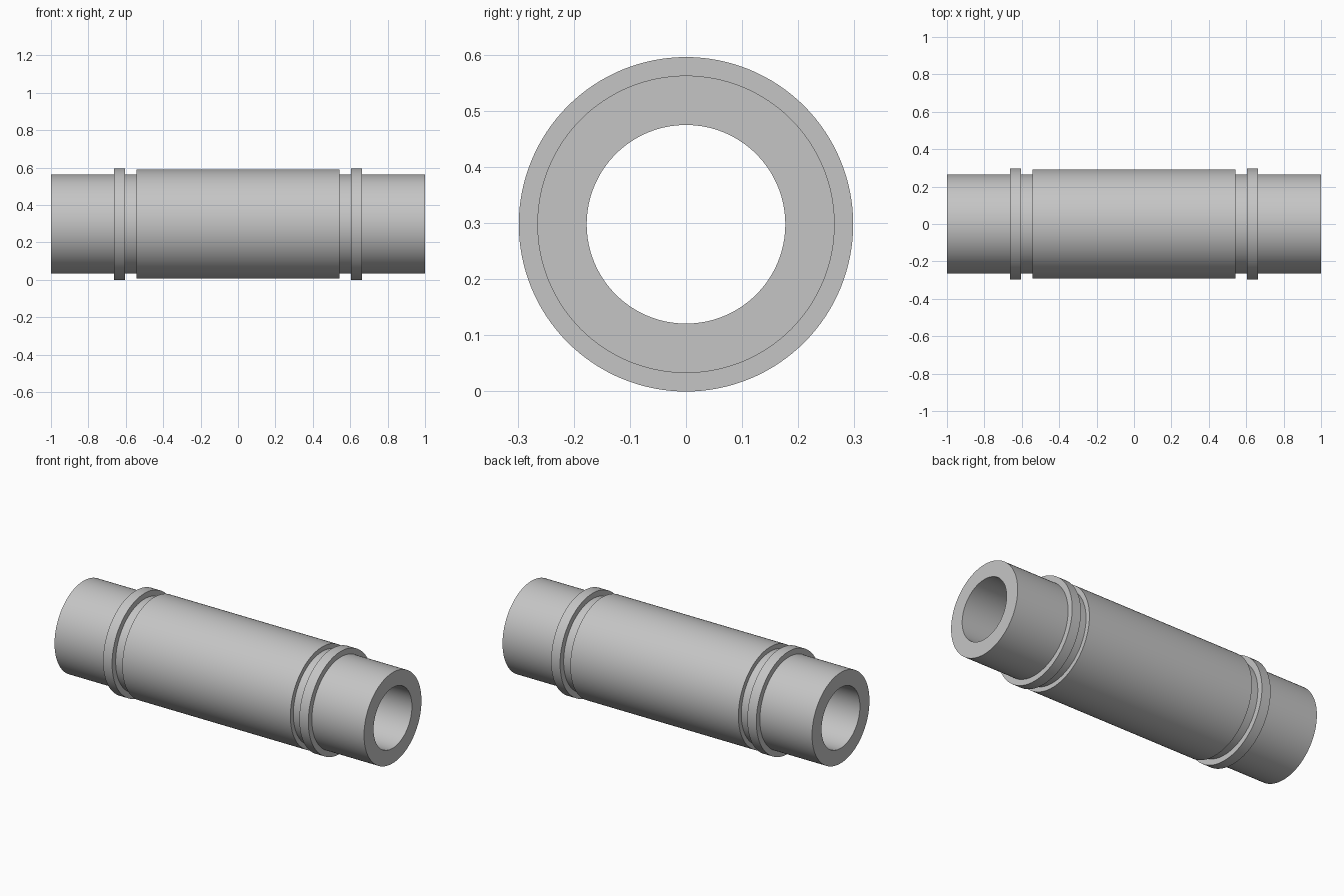
import bpy
import bmesh
from math import radians, tau
from mathutils import Matrix, Vector

cube = bpy.data.objects.get("Cube")
if cube:
    bpy.data.objects.remove(cube)

SEGMENTS = 128
BORE, TUBE, SLEEVE, COLLAR = 0.177, 0.265, 0.292, 0.298

# Plain grey metal
grey = bpy.data.materials.new("grey_metal")
grey.use_nodes = True
colour = (0.56, 0.56, 0.56, 1)
grey.diffuse_color = colour
grey.node_tree.nodes["Principled BSDF"].inputs["Base Color"].default_value = colour

# Outer half profile as (x, radius), from the sleeve shoulder to the tube end
half = [(0.543, SLEEVE), (0.543, TUBE), (0.605, TUBE), (0.605, COLLAR),
        (0.663, COLLAR), (0.663, TUBE), (1, TUBE), (1, BORE)]
profile = [(-x, r) for x, r in reversed(half)] + half


def lathe(name, points, material):
    """Revolve a closed (x, radius) profile around the x axis."""
    bm = bmesh.new()
    rings = []
    for i in range(SEGMENTS):
        turn = Matrix.Rotation(tau * i / SEGMENTS, 3, 'X')
        rings.append([bm.verts.new(turn @ Vector((x, 0, r))) for x, r in points])
    for i, ring in enumerate(rings):
        after = rings[(i + 1) % SEGMENTS]
        for j in range(len(points)):
            k = (j + 1) % len(points)
            bm.faces.new((ring[j], ring[k], after[k], after[j]))
    bmesh.ops.recalc_face_normals(bm, faces=bm.faces)
    mesh = bpy.data.meshes.new(name)
    bm.to_mesh(mesh)
    bm.free()
    mesh.materials.append(material)
    obj = bpy.data.objects.new(name, mesh)
    bpy.context.collection.objects.link(obj)
    return obj


# Hollow tube with central sleeve and two collars
tube = lathe("collared_tube", profile, grey)
tube.location.z = COLLAR
bpy.ops.object.select_all(action='DESELECT')
tube.select_set(True)
bpy.context.view_layer.objects.active = tube
bpy.ops.object.shade_smooth_by_angle(angle=radians(30))
